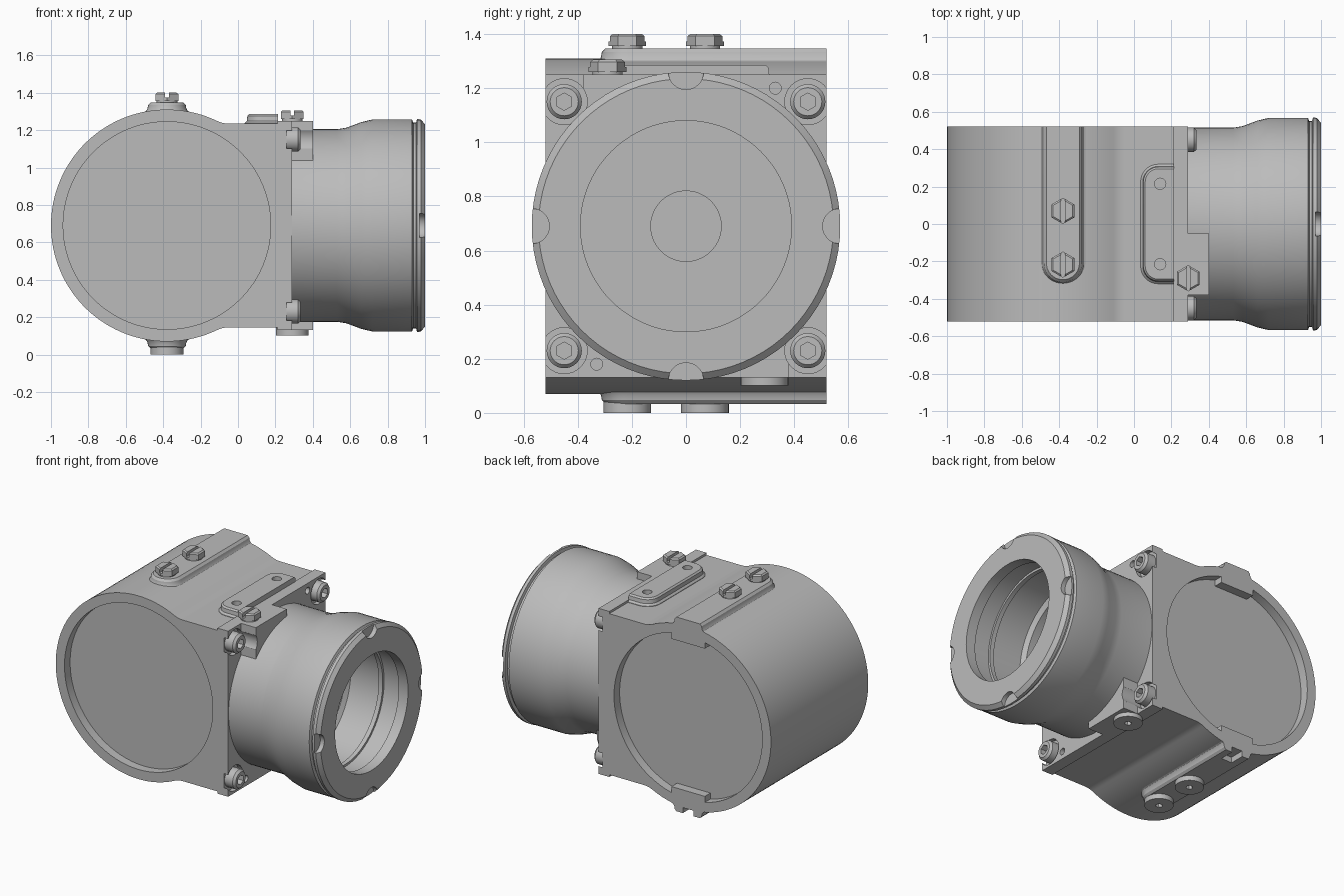
import bpy, bmesh
from math import pi, sin, cos, acos, sqrt, radians
from mathutils import Vector

cube = bpy.data.objects.get("Cube")
if cube:
    bpy.data.objects.remove(cube, do_unlink=True)

metal = bpy.data.materials.new("cast_grey")
metal.use_nodes = True
GREY = (0.5, 0.5, 0.5, 1)
metal.diffuse_color = GREY
metal.node_tree.nodes["Principled BSDF"].inputs["Base Color"].default_value = GREY

MID = 0.69      # height of the main axis
HALF = 0.52     # half width of the body
DRUM_X = -0.38
parts = []


def loft(name, rings):
    """Solid skinned over equal-length rings, capped at both ends."""
    bm = bmesh.new()
    loops = [[bm.verts.new(p) for p in ring] for ring in rings]
    n = len(loops[0])
    for a, b in zip(loops, loops[1:]):
        for i in range(n):
            j = (i + 1) % n
            bm.faces.new((a[i], a[j], b[j], b[i]))
    bm.faces.new(loops[0])
    bm.faces.new(loops[-1])
    bmesh.ops.recalc_face_normals(bm, faces=bm.faces)
    mesh = bpy.data.meshes.new(name)
    bm.to_mesh(mesh)
    bm.free()
    mesh.materials.append(metal)
    obj = bpy.data.objects.new(name, mesh)
    bpy.context.collection.objects.link(obj)
    parts.append(obj)
    return obj


def lathe(name, profile, origin, axis, n=32, turn=0.0):
    """Turn (distance, radius) points around an axis through origin."""
    k = "xyz".index(axis)
    rings = []
    for t, r in profile:
        ring = []
        for i in range(n):
            a = 2 * pi * i / n + turn
            p = Vector(origin)
            p[k] += t
            p[(k + 1) % 3] += r * cos(a)
            p[(k + 2) % 3] += r * sin(a)
            ring.append(p)
        rings.append(ring)
    return loft(name, rings)


def rod(name, r, length, origin, axis, n=32, turn=0.0):
    return lathe(name, [(0, r), (length, r)], origin, axis, n, turn)


def box(name, lo, hi):
    corners = [(lo[0], lo[1]), (hi[0], lo[1]), (hi[0], hi[1]), (lo[0], hi[1])]
    return loft(name, [[(x, y, z) for x, y in corners] for z in (lo[2], hi[2])])


def cut(target, *cutters):
    for c in cutters:
        mod = target.modifiers.new("cut", "BOOLEAN")
        mod.operation = "DIFFERENCE"
        mod.solver = "EXACT"
        mod.object = c
        bpy.context.view_layer.objects.active = target
        bpy.ops.object.modifier_apply(modifier=mod.name)
        parts.remove(c)
        bpy.data.objects.remove(c, do_unlink=True)


def arc(cx, cz, r, a0, a1, n):
    return [(cx + r * cos(a0 + (a1 - a0) * i / n), cz + r * sin(a0 + (a1 - a0) * i / n))
            for i in range(n + 1)]


# Body: drum blended into a square block with a flange lip
R, BLOCK, BLEND_X = 0.62, 0.545, -0.05
dx = BLEND_X - DRUM_X
fr = (dx * dx + BLOCK * BLOCK - R * R) / (2 * (R - BLOCK))
touch = acos(dx / (R + fr))
upper = [(0.29, 0.56), (0.21, 0.56), (0.21, BLOCK)]
upper += arc(BLEND_X, BLOCK + fr, fr, 1.5 * pi, pi + touch, 8)
upper += arc(DRUM_X, 0, R, touch, pi, 40)[1:]
outline = upper + [(x, -z) for x, z in reversed(upper[:-1])]
body = loft("body", [[(x, y, MID + z) for x, z in outline] for y in (-HALF, HALF)])

# Shallow round recesses in both ends of the drum
cut(body, *[rod("recess", 0.555, 0.12, (DRUM_X, s * HALF - 0.06, MID), "y", 80)
            for s in (-1, 1)])

# Dowel holes in the flange face
cut(body, *[rod("dowel", 0.022, 0.1, (0.25, s * 0.33, MID + s * 0.51), "x", 20)
            for s in (-1, 1)])

# Flange bosses above and below, point symmetric about the barrel axis
bosses = []
for s, name in ((1, "upper_boss"), (-1, "lower_boss")):
    section = [(-0.38, 0.29), (-0.05, 0.46), (-0.05, 0.56), (-0.38, 0.56)]
    bosses.append(loft(name, [[(x, s * y, MID + s * z) for y, z in section]
                              for x in (0.28, 0.40)]))

# Corner socket bolts in spot-faced seats
for sy in (-1, 1):
    for sz in (-1, 1):
        spot = (0.26, sy * 0.45, MID + sz * 0.46)
        for target in [body] + bosses:
            if target is body or target is bosses[0 if sz > 0 else 1] and sy == -sz:
                cut(target, rod("seat", 0.085, 0.2, spot, "x"))
        bolt = lathe("flange_bolt", [(-0.02, 0.065), (0.06, 0.065), (0.075, 0.052)], spot, "x")
        cut(bolt, rod("socket", 0.032, 0.1, (0.295, spot[1], spot[2]), "x", 6, pi / 2))

# Barrel with flared mouth, groove and stepped bore
barrel = lathe("barrel", [
    (0.27, 0.515), (0.53, 0.515), (0.58, 0.523), (0.66, 0.553), (0.72, 0.567),
    (0.93, 0.567), (0.937, 0.55), (0.952, 0.55), (0.957, 0.57), (0.978, 0.57),
    (1.0, 0.545), (1.0, 0.39), (0.93, 0.39), (0.93, 0.42), (0.80, 0.42),
    (0.80, 0.405), (0.77, 0.405), (0.77, 0.42), (0.55, 0.42), (0.53, 0.39),
    (0.31, 0.39), (0.31, 0.13), (0.295, 0.13)], (0, 0, MID), "x", 80)
cut(barrel, *[rod("notch", 0.065, 0.1, (0.97, 0.57 * cos(a), MID + 0.57 * sin(a)), "x")
              for a in (0, pi / 2, pi, 1.5 * pi)])


# Raised ridges along the top and bottom of the drum, rounded at the front
def ridge_ring(w, z):
    pts = [(DRUM_X + x, y) for x, y in arc(0, -0.21, w, pi, 2 * pi, 20)]
    pts += [(DRUM_X + w, HALF), (DRUM_X - w, HALF)]
    return [(x, y, z) for x, y in pts]


LAYERS = [(0.125, 0.5), (0.125, 0.606), (0.112, 0.612), (0.104, 0.625),
          (0.101, 0.643), (0.088, 0.657)]
loft("upper_ridge", [ridge_ring(w, MID + h) for w, h in LAYERS])
lower = loft("lower_ridge", [ridge_ring(w, MID - h) for w, h in LAYERS])
cut(lower, box("slot", (DRUM_X - 0.04, 0.42, -0.1), (DRUM_X + 0.04, 0.6, 0.075)))


# Mounting pad beside the flange
def pad_ring(grow, z):
    r = 0.08 + grow
    pts = arc(0.13, 0.225, r, pi / 2, pi, 8) + arc(0.13, -0.225, r, pi, 1.5 * pi, 8)
    pts += [(0.215, -0.225 - r), (0.215, 0.225 + r)]
    return [(x, y, z) for x, y in pts]


pad = loft("mounting_pad", [pad_ring(g, z) for g, z in (
    (0.015, 1.2), (0.015, 1.238), (0.003, 1.25), (0, 1.275), (-0.01, 1.285))])
cut(pad, *[rod("hole", 0.03, 0.2, (0.14, s * 0.215, 1.245), "z", 24) for s in (-1, 1)])


# Slotted hexagon screws on top
def hex_screw(x, y, z):
    rod("screw_collar", 0.056, 0.03, (x, y, z - 0.015), "z")
    head = lathe("hex_screw", [(0.01, 0.07), (0.047, 0.07), (0.055, 0.06)],
                 (x, y, z), "z", 6, pi / 2)
    cut(head, box("slot", (x - 0.01, y - 0.1, z + 0.028), (x + 0.01, y + 0.1, z + 0.1)))


# Round socket plugs underneath
def plug(x, y, z):
    disc = rod("round_plug", 0.088, 0.05, (x, y, z), "z", 40)
    cut(disc, rod("socket", 0.022, 0.06, (x, y, z - 0.035), "z", 6))


for y in (-0.217, 0.07):
    hex_screw(DRUM_X, y, 1.345)
    plug(DRUM_X, y, 0)
hex_screw(0.29, -0.29, 1.25)
plug(0.29, 0.29, 0.102)

# Smooth shading with crisp edges
bpy.ops.object.select_all(action="DESELECT")
for obj in parts:
    obj.select_set(True)
bpy.context.view_layer.objects.active = body
bpy.ops.object.shade_smooth_by_angle(angle=radians(30))
